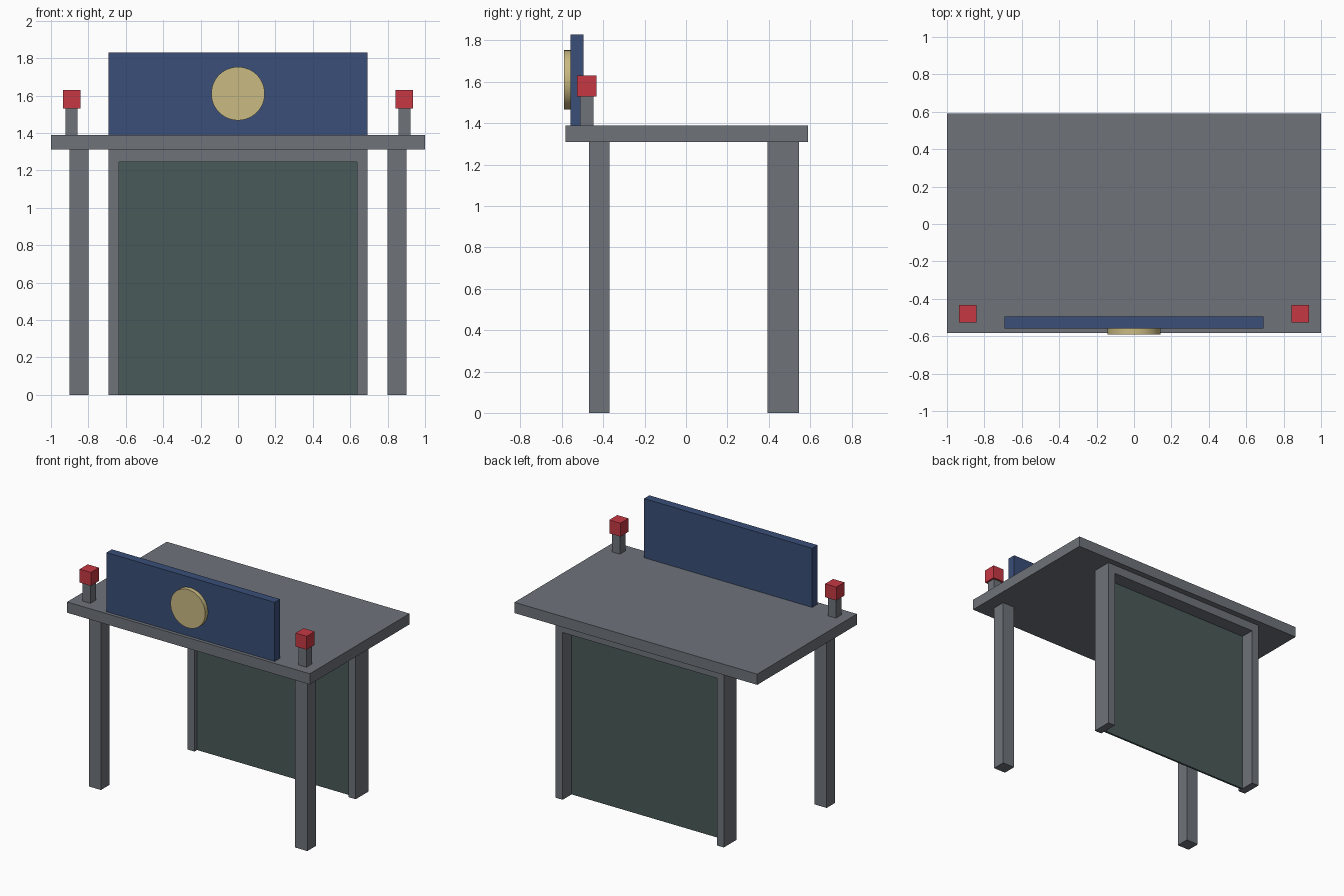
import bpy
import math

cube = bpy.data.objects.get("Cube")
if cube:
    bpy.data.objects.remove(cube, do_unlink=True)


def material(name, r, g, b):
    """Flat material from display-space 0-255 values."""
    col = [(c / 255 / 12.92 if c < 11 else ((c / 255 + 0.055) / 1.055) ** 2.4) for c in (r, g, b)] + [1]
    m = bpy.data.materials.new(name)
    m.use_nodes = True
    m.diffuse_color = col
    m.node_tree.nodes["Principled BSDF"].inputs["Base Color"].default_value = col
    return m


grey = material("steel grey", 110, 115, 122)
green = material("dark green glass", 73, 90, 88)
blue = material("navy blue", 58, 78, 120)
red = material("signal red", 198, 56, 68)
gold = material("pale gold", 202, 186, 130)


def box(name, mat, x, y, z):
    """Box from (low, high) ranges on each axis."""
    bpy.ops.mesh.primitive_cube_add(size=1, location=[sum(r) / 2 for r in (x, y, z)])
    o = bpy.context.object
    o.name = name
    o.scale = [r[1] - r[0] for r in (x, y, z)]
    bpy.ops.object.transform_apply(location=False, rotation=False, scale=True)
    o.data.materials.append(mat)
    return o


# Roof slab
ROOF_LOW, ROOF_TOP = 1.31, 1.39
box("roof", grey, (-1, 1), (-0.583, 0.59), (ROOF_LOW, ROOF_TOP))

# Front posts, rear frame sides and corner lamps, mirrored left and right
for side, s in (("left", 1), ("right", -1)):
    def span(a, b):
        return sorted((s * a, s * b))
    box("front_post_" + side, grey, span(0.8, 0.9), (-0.47, -0.37), (0, ROOF_LOW))
    box("frame_side_" + side, grey, span(0.635, 0.693), (0.395, 0.545), (0, ROOF_LOW))
    box("lamp_stem_" + side, grey, span(0.857, 0.922), (-0.512, -0.447), (ROOF_TOP, 1.53))
    box("lamp_" + side, red, span(0.843, 0.935), (-0.527, -0.433), (1.53, 1.63))

# Rear frame top and recessed panel
box("frame_top", grey, (-0.635, 0.635), (0.395, 0.545), (1.245, ROOF_LOW))
box("rear_panel", green, (-0.635, 0.635), (0.425, 0.44), (0, 1.245))

# Sign board with round disc
box("sign_board", blue, (-0.693, 0.693), (-0.558, -0.495), (ROOF_TOP, 1.83))
bpy.ops.mesh.primitive_cylinder_add(vertices=48, radius=0.143, depth=0.034,
                                    location=(0, -0.573, 1.61), rotation=(math.pi / 2, 0, 0))
disc = bpy.context.object
disc.name = "sign_disc"
disc.data.materials.append(gold)
bpy.ops.object.shade_smooth_by_angle()
